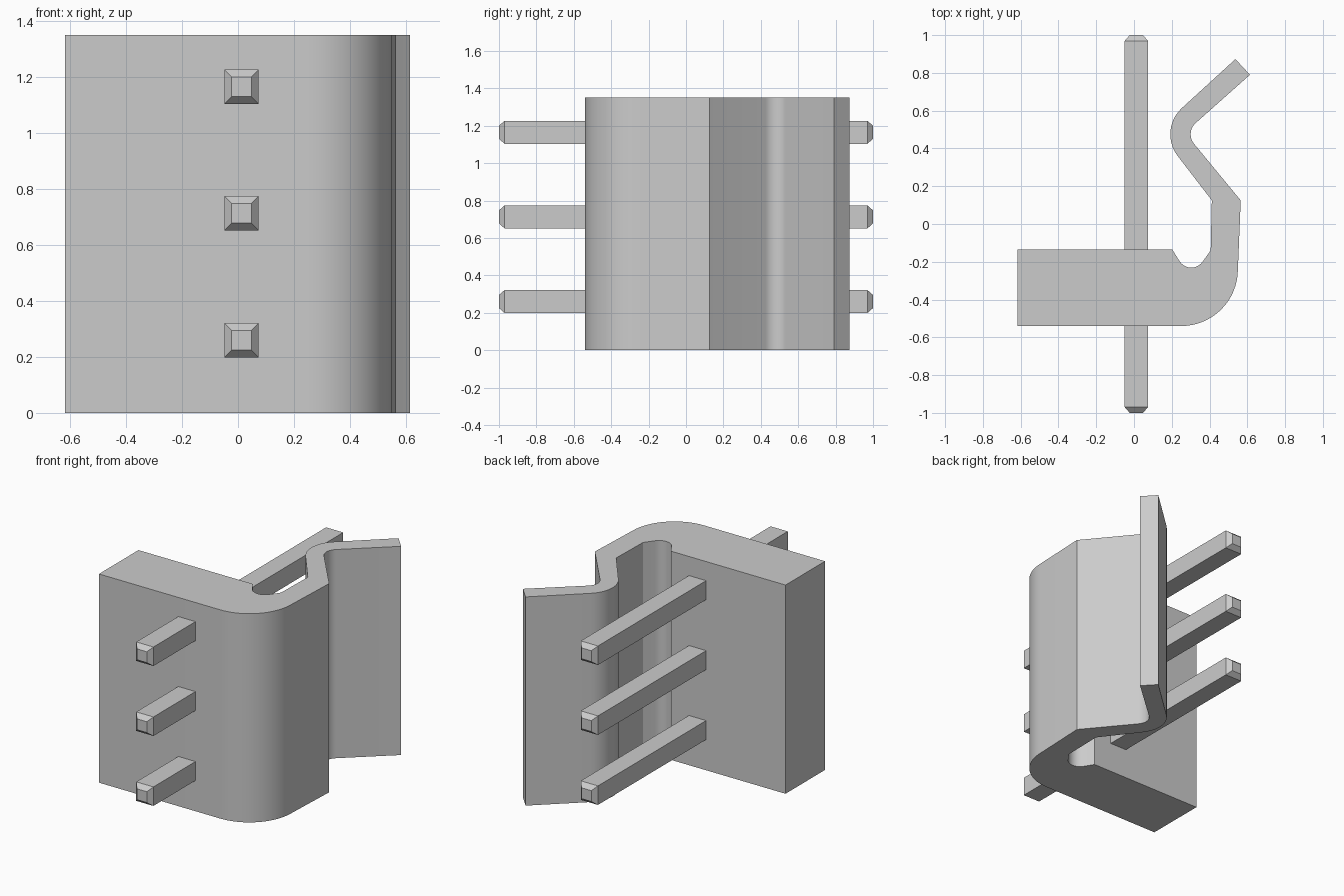
import bpy, bmesh
from math import cos, sin, radians

if "Cube" in bpy.data.objects:
    bpy.data.objects.remove(bpy.data.objects["Cube"])

grey = bpy.data.materials.new("plain_grey")
grey.use_nodes = True
colour = (0.6, 0.6, 0.6, 1)
grey.diffuse_color = colour
grey.node_tree.nodes["Principled BSDF"].inputs["Base Color"].default_value = colour


def arc(cx, cy, r, start, end, steps):
    angles = [radians(start + (end - start) * i / steps) for i in range(steps + 1)]
    return [(cx + r * cos(a), cy + r * sin(a)) for a in angles]


def finish(bm, name):
    bmesh.ops.recalc_face_normals(bm, faces=bm.faces)
    mesh = bpy.data.meshes.new(name)
    bm.to_mesh(mesh)
    bm.free()
    mesh.materials.append(grey)
    obj = bpy.data.objects.new(name, mesh)
    bpy.context.collection.objects.link(obj)
    return obj


def smooth(obj):
    bpy.ops.object.select_all(action="DESELECT")
    obj.select_set(True)
    bpy.context.view_layer.objects.active = obj
    bpy.ops.object.shade_smooth_by_angle(angle=radians(25))


# Housing: block and bent locking tab as one extruded outline
HEIGHT = 1.35
outline = (
    [(-0.617, -0.54)]
    + arc(0.25, -0.24, 0.3, -90, 0, 16)            # rounded outer corner
    + [(0.565, 0.125)]
    + arc(0.38, 0.475, 0.08, 219, 132, 10)[0:]     # inside of the tab bend
    + [(0.614, 0.79), (0.537, 0.873)]
    + arc(0.38, 0.475, 0.188, 132, 219, 10)        # outside of the tab bend
    + [(0.412, 0.125), (0.406, -0.14)]
    + arc(0.303, -0.158, 0.073, -35, -145, 10)     # relief groove
    + [(0.203, -0.136), (-0.617, -0.136)]
)
bm = bmesh.new()
base = bm.faces.new([bm.verts.new((x, y, 0)) for x, y in outline])
top = bmesh.ops.extrude_face_region(bm, geom=[base], use_keep_orig=True)["geom"]
bmesh.ops.translate(bm, vec=(0, 0, HEIGHT),
                    verts=[g for g in top if isinstance(g, bmesh.types.BMVert)])
smooth(finish(bm, "housing"))


# Square pins with tapered tips
def pin(name, x, z):
    rings = [(-1, 0.035), (-0.97, 0.0615), (0.97, 0.0615), (1, 0.035)]
    corners = [(-1, -1), (1, -1), (1, 1), (-1, 1)]
    bm = bmesh.new()
    loops = [[bm.verts.new((x + h * i, y, z + h * k)) for i, k in corners]
             for y, h in rings]
    for a, b in zip(loops, loops[1:]):
        for i in range(4):
            j = (i + 1) % 4
            bm.faces.new((a[i], a[j], b[j], b[i]))
    bm.faces.new(loops[0])
    bm.faces.new(loops[-1])
    finish(bm, name)


for i, label in enumerate(("lower", "middle", "upper")):
    pin(label + "_pin", 0.0125, 0.26 + 0.4525 * i)
